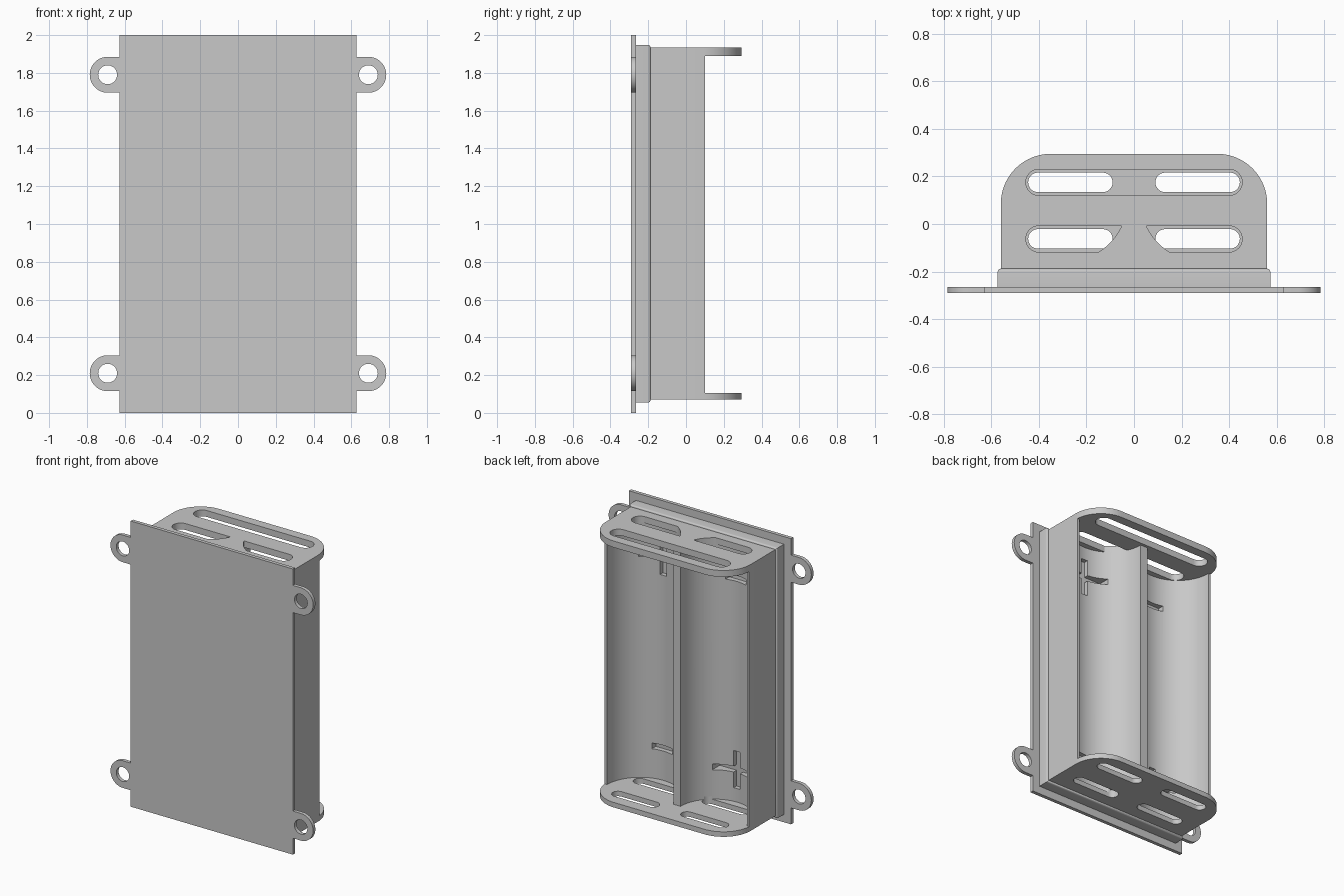
import bpy, bmesh
from math import sin, cos, pi, radians

cube = bpy.data.objects.get("Cube")
if cube:
    bpy.data.objects.remove(cube, do_unlink=True)

grey = bpy.data.materials.new("plain grey")
grey.use_nodes = True
colour = (0.58, 0.58, 0.58, 1)
grey.diffuse_color = colour
grey.node_tree.nodes["Principled BSDF"].inputs["Base Color"].default_value = colour


def arc(cx, cy, r, start, end, n=16):
    angles = [radians(start + (end - start) * i / n) for i in range(n + 1)]
    return [(cx + r * cos(a), cy + r * sin(a)) for a in angles]


def rect(x0, x1, y0, y1):
    return [(x0, y0), (x1, y0), (x1, y1), (x0, y1)]


def slot(x0, x1, y, r):
    return arc(x1 - r, y, r, -90, 90) + arc(x0 + r, y, r, 90, 270)


def circle(cx, cy, r, n=64):
    return arc(cx, cy, r, 0, 360, n)[:-1]


def prism(name, outline, lo, hi, axis="z"):
    """Extrude an outline along z (outline in x, y) or y (outline in x, z)."""
    bm = bmesh.new()
    place = (lambda a, b: (a, b, lo)) if axis == "z" else (lambda a, b: (a, lo, b))
    face = bm.faces.new([bm.verts.new(place(a, b)) for a, b in outline])
    moved = bmesh.ops.extrude_face_region(bm, geom=[face])["geom"]
    step = (0, 0, hi - lo) if axis == "z" else (0, hi - lo, 0)
    bmesh.ops.translate(bm, vec=step,
                        verts=[v for v in moved if isinstance(v, bmesh.types.BMVert)])
    bmesh.ops.recalc_face_normals(bm, faces=bm.faces)
    mesh = bpy.data.meshes.new(name)
    bm.to_mesh(mesh)
    bm.free()
    mesh.materials.append(grey)
    ob = bpy.data.objects.new(name, mesh)
    bpy.context.collection.objects.link(ob)
    return ob


def activate(ob):
    bpy.ops.object.select_all(action="DESELECT")
    ob.select_set(True)
    bpy.context.view_layer.objects.active = ob


def boolean(ob, tool, operation="DIFFERENCE"):
    activate(ob)
    mod = ob.modifiers.new("cut", "BOOLEAN")
    mod.operation, mod.solver, mod.object = operation, "EXACT", tool
    bpy.ops.object.modifier_apply(modifier=mod.name)
    bpy.data.objects.remove(tool, do_unlink=True)
    return ob


def smooth(ob):
    activate(ob)
    bpy.ops.object.shade_smooth_by_angle(angle=radians(30))


BACK, PLATE = -0.29, -0.265          # front and rear of the mounting plate
BOTTOM, TOP = 0.07, 1.935            # outer ends of the holder
FLOOR, CEILING = 0.105, 1.89         # inner faces of the end caps
TROUGH_X, TROUGH_Y, TROUGH_R = 0.285, 0.1, 0.257

# Mounting plate and its four screw ears
prism("mounting_plate", rect(-0.628, 0.628, 0, 2), BACK, PLATE, "y")
for side, word in ((1, "left"), (-1, "right")):
    for z, level in ((0.21, "lower"), (1.79, "upper")):
        outline = [(side * x, z + h) for x, h in
                   [(0.628, -0.095)] + arc(0.69, 0, 0.095, -90, 90, 24) + [(0.628, 0.095)]]
        ear = prism(f"{level}_{word}_ear", outline, BACK, PLATE, "y")
        hole = prism("hole", circle(side * 0.69, z, 0.05, 32), BACK - 0.1, PLATE + 0.1, "y")
        smooth(boolean(ear, hole))

# Holder block with rounded end caps
corner = arc(0.35, 0.085, 0.21, 0, 90, 20)
outline = [(0.56, -0.2)] + corner
holder = prism("holder", outline + [(-x, y) for x, y in reversed(outline)], BOTTOM, TOP)
boolean(holder, prism("opening", rect(-1, 1, TROUGH_Y, 1), FLOOR, CEILING))

# Two round troughs, each with contact openings near the ends
for s in (1, -1):
    cx = s * TROUGH_X
    boolean(holder, prism("trough", circle(cx, TROUGH_Y, TROUGH_R, 96), FLOOR, CEILING))
    cross_z, slit_z = (1.67, 0.33) if s > 0 else (0.33, 1.67)
    for half_w, half_h, z in ((0.025, 0.13, cross_z), (0.155, 0.02, cross_z),
                              (0.08, 0.02, slit_z)):
        cutter = rect(cx - half_w, cx + half_w, z - half_h, z + half_h)
        boolean(holder, prism("contact", cutter, -0.195, -0.05, "y"))
    # Slots in the lower cap
    for y in (-0.0625, 0.175):
        x0, x1 = sorted((s * 0.09, s * 0.445))
        boolean(holder, prism("slot", slot(x0, x1, y, 0.041), 0, FLOOR + 0.02))
    # Inner slot of the upper cap stops at the trough edge
    inner = prism("slot", slot(-0.455, 0.455, -0.063, 0.055), CEILING - 0.005, 2)
    limit = prism("limit", circle(cx, TROUGH_Y, TROUGH_R, 96), 1.8, 2.1)
    boolean(holder, boolean(inner, limit, "INTERSECT"))

# Long outer slot of the upper cap
boolean(holder, prism("slot", slot(-0.455, 0.455, 0.175, 0.055), CEILING - 0.02, 2))
smooth(holder)

# Raised lip between plate and holder, softened along its rear edge
lip = prism("base_lip", rect(-0.573, 0.573, 0.055, 1.947), PLATE, -0.188, "y")
bm = bmesh.new()
bm.from_mesh(lip.data)
rear = [e for e in bm.edges if all(v.co.y > -0.2 for v in e.verts)]
bmesh.ops.bevel(bm, geom=rear, offset=0.012, segments=4, profile=0.5, affect="EDGES")
bm.to_mesh(lip.data)
bm.free()
smooth(lip)
